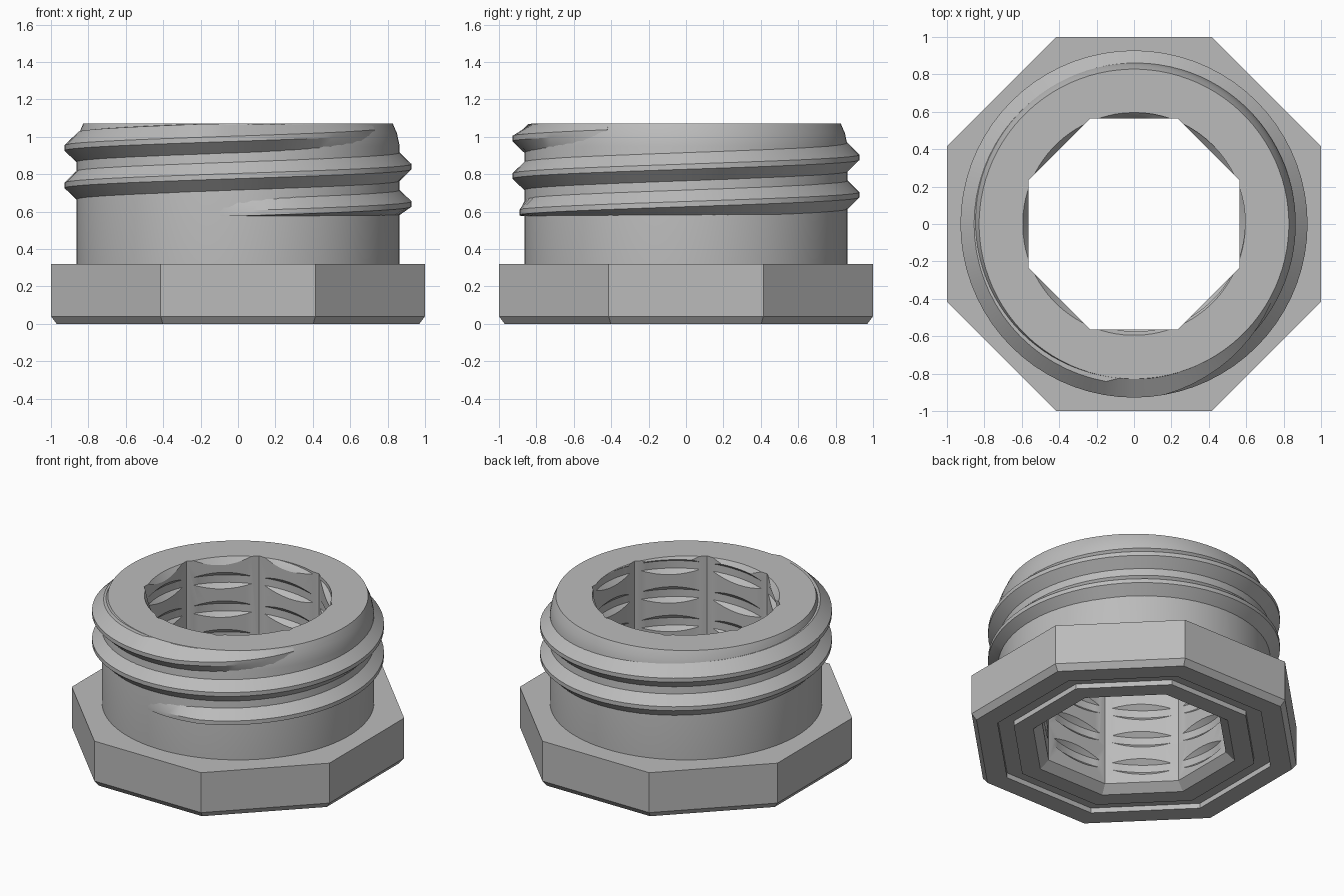
import bpy, bmesh
from math import cos, sin, pi, radians

if "Cube" in bpy.data.objects:
    bpy.data.objects.remove(bpy.data.objects["Cube"])

PITCH, PHASE, TOP = 0.2, 0.64, 1.07

grey = bpy.data.materials.new("plain grey")
grey.use_nodes = True
grey.diffuse_color = (0.5, 0.5, 0.5, 1)
grey.node_tree.nodes["Principled BSDF"].inputs["Base Color"].default_value = (0.5, 0.5, 0.5, 1)


def make(name, rings, loop):
    """Skin a row of equal closed cross-sections; loop joins last to first."""
    bm = bmesh.new()
    rows = [[bm.verts.new(p) for p in ring] for ring in rings]
    n = len(rows[0])
    for a, b in zip(rows, rows[1:] + rows[:1] if loop else rows[1:]):
        for i in range(n):
            j = (i + 1) % n
            bm.faces.new((a[i], a[j], b[j], b[i]))
    if not loop:
        bm.faces.new(rows[0])
        bm.faces.new(rows[-1])
    bmesh.ops.recalc_face_normals(bm, faces=bm.faces)
    mesh = bpy.data.meshes.new(name)
    bm.to_mesh(mesh)
    bm.free()
    mesh.materials.append(grey)
    obj = bpy.data.objects.new(name, mesh)
    bpy.context.collection.objects.link(obj)
    return obj


def section(profile, angle, scale=1):
    return [(r * scale * cos(angle), r * scale * sin(angle), z) for r, z in profile]


def stack(name, profile, sides):
    """Solid of revolution; with eight sides the radii are to the flats."""
    scale = 1 / cos(pi / 8) if sides == 8 else 1
    rings = []
    for r, z in profile:
        rings.append([(r * scale * cos((i + 0.5) * 2 * pi / sides),
                       r * scale * sin((i + 0.5) * 2 * pi / sides), z) for i in range(sides)])
    return make(name, rings, False)


def helix(name, profile_at, start, end, step=5):
    rings = []
    for d in range(start, end + 1, step):
        z = PHASE + PITCH * d / 360
        rings.append(section(profile_at(d, z), radians(d)))
    return make(name, rings, False)


def activate(obj):
    bpy.ops.object.select_all(action="DESELECT")
    obj.select_set(True)
    bpy.context.view_layer.objects.active = obj


def cut(obj, cutters):
    activate(obj)
    for c in cutters:
        mod = obj.modifiers.new("cut", "BOOLEAN")
        mod.operation = "DIFFERENCE"
        mod.solver = "EXACT"
        mod.object = c
        bpy.ops.object.modifier_apply(modifier=mod.name)


# Octagonal flange with bevelled foot, groove underneath and flared bore
flange_profile = [(0.565, 0.05), (0.62, 0), (0.74, 0), (0.74, 0.035), (0.84, 0.035),
                  (0.84, 0), (0.97, 0), (1, 0.04), (1, 0.32), (0.565, 0.32)]
flange = make("octagonal_flange",
              [section(flange_profile, (i + 0.5) * pi / 4, 1 / cos(pi / 8)) for i in range(8)], True)

# Round neck
neck = stack("neck", [(0.865, 0.32), (0.865, 0.95), (0.85, 1.02), (0.828, TOP)], 96)


# Outer thread ridge, fading into the neck at both ends
def ridge(d, z):
    fade = max(0, min(1, (d + 105) / 35, (690 - d) / 50))
    crest = 0.845 + 0.083 * fade
    pts = [(0.8, -0.09), (0.855, -0.085), (crest, -0.014), (crest, 0.014), (0.855, 0.085), (0.8, 0.09)]
    return [(min(r, 0.826) if z + o > TOP else r, max(0.575, min(TOP - 0.001, z + o))) for r, o in pts]


thread = helix("outer_thread", ridge, -105, 690)


# Bore cutters: octagonal prism, lead-in cone and shallow spiral groove
def groove(d, z):
    pts = [(0.5, -0.09), (0.565, -0.058), (0.596, -0.026), (0.596, 0.026), (0.565, 0.058), (0.5, 0.09)]
    return [(r, z + o) for r, o in pts]


bore = stack("bore_cutter", [(0.565, 0.2), (0.565, 1.2)], 8)
lead_in = stack("lead_in_cutter", [(0.53, 0.97), (0.595, TOP), (0.6, 1.1)], 96)
spiral = helix("groove_cutter", groove, -930, 900)
cut(neck, [bore, lead_in, spiral])
cut(flange, [spiral])
for c in (bore, lead_in, spiral):
    bpy.data.objects.remove(c)

# Smooth round surfaces, crisp edges
for obj in (flange, neck, thread):
    activate(obj)
    bpy.ops.object.shade_smooth_by_angle(angle=radians(25))
